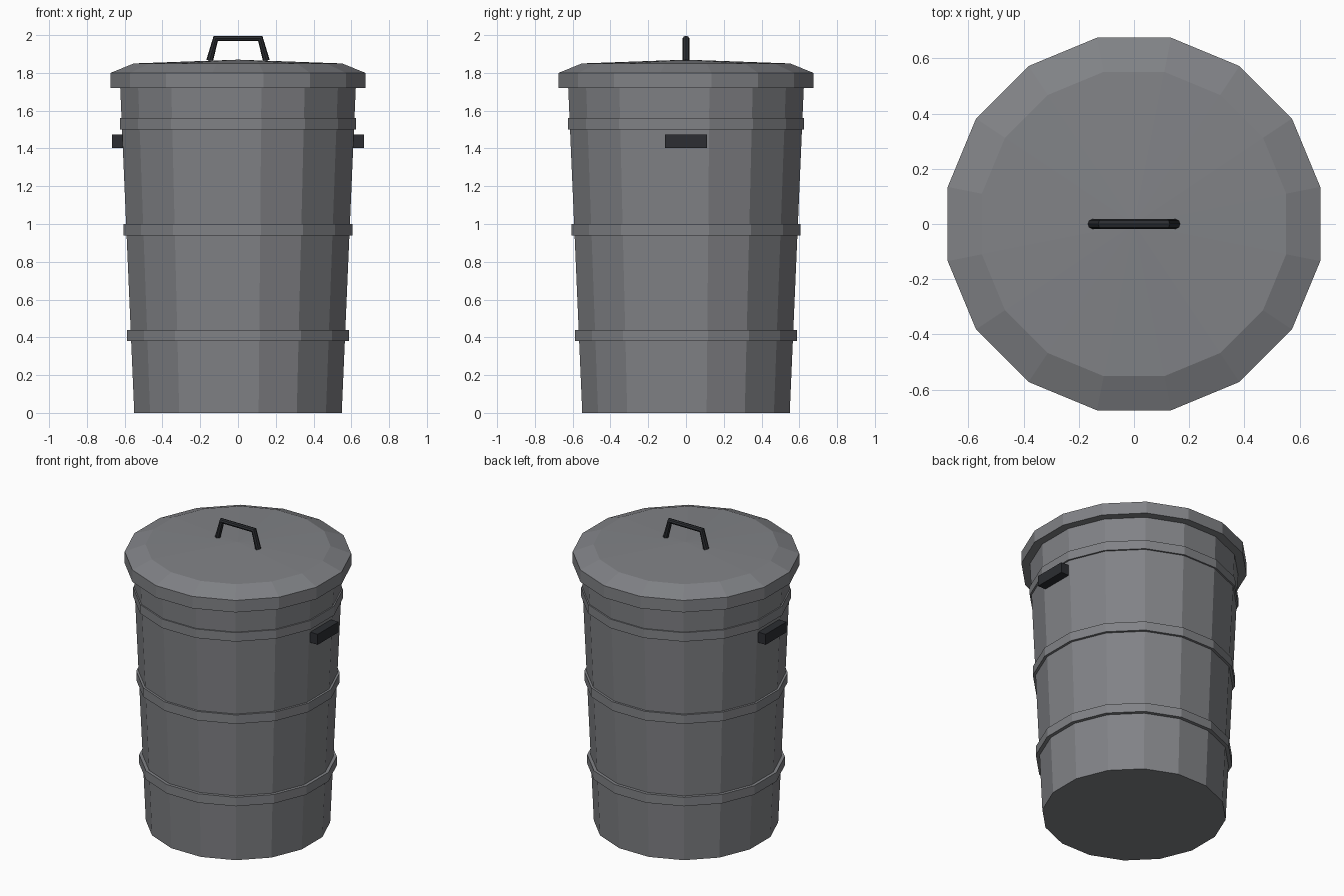
import bpy, bmesh, math

if "Cube" in bpy.data.objects:
    bpy.data.objects.remove(bpy.data.objects["Cube"])

SIDES = 16


def material(name, color):
    m = bpy.data.materials.new(name)
    m.diffuse_color = (*color, 1)
    m.use_nodes = True
    m.node_tree.nodes["Principled BSDF"].inputs["Base Color"].default_value = m.diffuse_color
    return m


steel = material("grey_metal", (0.22, 0.225, 0.24))
dark = material("dark_grip", (0.025, 0.027, 0.032))


def add_object(name, data, mat):
    obj = bpy.data.objects.new(name, data)
    data.materials.append(mat)
    bpy.context.collection.objects.link(obj)
    return obj


def lathe(name, profile, apex=None, closed=False):
    """Revolve (radius, z) points into 16 flat sides; cap the ends or close the loop."""
    bm = bmesh.new()
    rings = []
    for r, z in profile:
        angles = [math.tau * (i + 0.5) / SIDES for i in range(SIDES)]
        rings.append([bm.verts.new((r * math.cos(a), r * math.sin(a), z)) for a in angles])
    pairs = list(zip(rings, rings[1:]))
    if closed:
        pairs.append((rings[-1], rings[0]))
    for lo, hi in pairs:
        for i in range(SIDES):
            j = (i + 1) % SIDES
            bm.faces.new((lo[i], lo[j], hi[j], hi[i]))
    if not closed:
        bm.faces.new(rings[0][::-1])
        if apex is None:
            bm.faces.new(rings[-1])
        else:
            tip = bm.verts.new((0, 0, apex))
            for i in range(SIDES):
                bm.faces.new((rings[-1][i], rings[-1][(i + 1) % SIDES], tip))
    bmesh.ops.recalc_face_normals(bm, faces=bm.faces)
    mesh = bpy.data.meshes.new(name)
    bm.to_mesh(mesh)
    bm.free()
    return add_object(name, mesh, steel)


# Tapered can and its shallow domed lid
lathe("can_body", [(0.56, 0), (0.637, 1.75)])
lathe("lid", [(0.688, 1.72), (0.688, 1.80), (0.562, 1.85)], apex=1.87)

# Reinforcing bands
for i, (r, z) in enumerate([(0.600, 0.38), (0.618, 0.94), (0.637, 1.50)]):
    inner = 0.55 + 0.044 * z
    lathe(f"band_{i + 1}", [(inner, z), (r, z), (r, z + 0.06), (inner, z + 0.06)], closed=True)

# Side grips
for side, name in ((-1, "left"), (1, "right")):
    bpy.ops.mesh.primitive_cube_add(size=1, location=(side * 0.628, 0, 1.438))
    grip = bpy.context.object
    grip.name = f"side_handle_{name}"
    grip.scale = (0.08, 0.22, 0.07)
    grip.data.materials.append(dark)

# Bent bar handle on the lid
curve = bpy.data.curves.new("lid_handle", "CURVE")
curve.dimensions = "3D"
curve.bevel_depth = 0.018
curve.bevel_resolution = 2
curve.use_fill_caps = True
spline = curve.splines.new("POLY")
path = [(-0.15, 1.865), (-0.118, 1.982), (0.118, 1.982), (0.15, 1.865)]
spline.points.add(len(path) - 1)
for p, (x, z) in zip(spline.points, path):
    p.co = (x, 0, z, 1)
spline.use_smooth = False
add_object("lid_handle", curve, dark)
